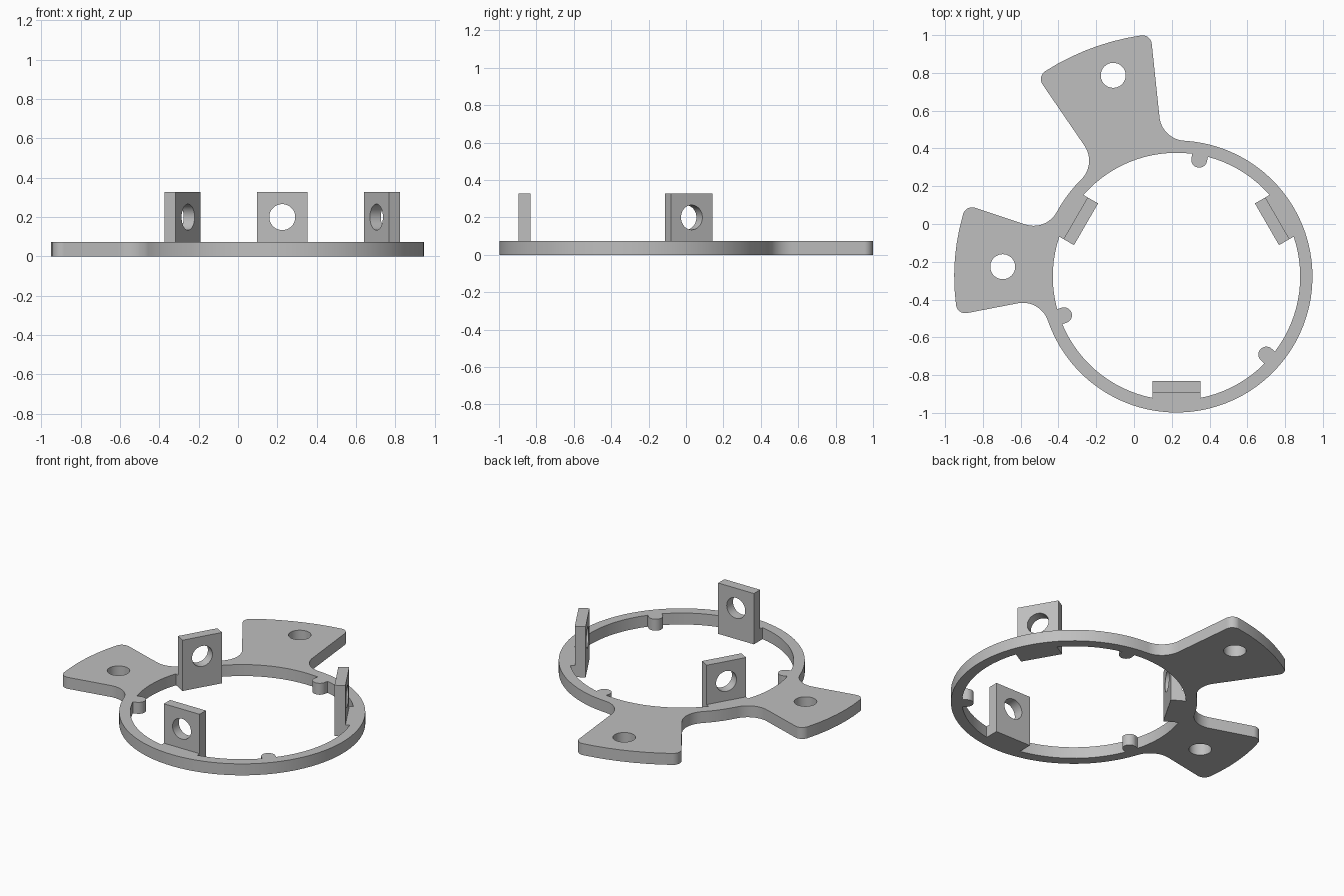
import bpy, bmesh
from math import pi, tau, cos, sin, sqrt, radians, atan2, ceil
from mathutils import Vector, Matrix

cube = bpy.data.objects.get("Cube")
if cube:
    bpy.data.objects.remove(cube)

CENTER = Vector((0.225, -0.278))
R_OUT, R_IN = 0.72, 0.655
PLATE_H, TAB_TOP = 0.074, 0.328
TAB_HALF, TAB_NEAR, TAB_FAR = 0.1275, 0.553, 0.617
HOLE_R = 0.066
ROOT_R, TIP_R = 0.14, 0.05

grey = bpy.data.materials.new("grey plastic")
grey.use_nodes = True
grey.diffuse_color = (0.52, 0.52, 0.52, 1)
grey.node_tree.nodes["Principled BSDF"].inputs["Base Color"].default_value = grey.diffuse_color


def arc(center, r, a0, a1):
    n = max(2, ceil(abs(a1 - a0) / radians(4)))
    return [center + r * Vector((cos(a), sin(a)))
            for a in (a0 + (a1 - a0) * i / n for i in range(n + 1))]


def angle(v):
    return atan2(v.y, v.x)


def circle(center, r):
    return arc(Vector(center), r, 0, tau)[:-1]


def extrude_outline(name, loops, height):
    """Filled flat outline with holes, raised from z = 0."""
    curve = bpy.data.curves.new(name, 'CURVE')
    curve.dimensions = '2D'
    curve.fill_mode = 'BOTH'
    curve.extrude = height / 2
    for loop in loops:
        spline = curve.splines.new('POLY')
        spline.points.add(len(loop) - 1)
        for point, co in zip(spline.points, loop):
            point.co = (co.x, co.y, 0, 1)
        spline.use_cyclic_u = True
    obj = bpy.data.objects.new(name, curve)
    bpy.context.collection.objects.link(obj)
    bpy.ops.object.select_all(action='DESELECT')
    obj.select_set(True)
    bpy.context.view_layer.objects.active = obj
    bpy.ops.object.convert(target='MESH')
    obj = bpy.context.object
    bm = bmesh.new()
    bm.from_mesh(obj.data)
    bmesh.ops.remove_doubles(bm, verts=bm.verts, dist=1e-5)
    bmesh.ops.recalc_face_normals(bm, faces=bm.faces)
    bmesh.ops.translate(bm, verts=bm.verts, vec=(0, 0, height / 2))
    bm.to_mesh(obj.data)
    bm.free()
    obj.data.materials.clear()
    obj.data.materials.append(grey)
    bpy.ops.object.shade_smooth_by_angle(angle=radians(30))
    return obj


def fillet(p, d, normal, r, big_r):
    """Arc of radius r touching a line; its centre is big_r from the origin."""
    q = p + normal * r
    b = q.dot(d)
    c = q + d * (-b + sqrt(b * b - q.dot(q) + big_r * big_r))
    on_line = angle(-normal)
    on_circle = angle(c) if big_r > R_OUT + r + 0.01 else angle(-c)
    turn = (on_circle - on_line + pi) % tau - pi
    return arc(c, r, on_line, on_line + turn)


def arm_edge(inner, outer, side, tip):
    """Edge from the ring to the arm tip; side points into the arm."""
    p, q = Vector(inner) - CENTER, Vector(outer) - CENTER
    d = (q - p).normalized()
    n = Vector((-d.y, d.x)) * side
    root = fillet(p, d, -n, ROOT_R, R_OUT + ROOT_R)
    return root[::-1] + fillet(p, d, n, TIP_R, tip - TIP_R)


def arm(right, left, tip):
    a = arm_edge(*right, 1, tip)
    b = arm_edge(*left, -1, tip)
    return a + arc(Vector((0, 0)), tip, angle(a[-1]), angle(b[-1]) % tau)[1:-1] + b[::-1]


# Outer outline: ring with two flared arms
arms = [
    arm(((0.135, 0.566), (0.093, 0.963)), ((-0.257, 0.407), (-0.489, 0.746)), 1.29),
    arm(((-0.616, 0.011), (-0.854, 0.09)), ((-0.632, -0.423), (-0.881, -0.471)), 1.177),
]
outline = []
for i, part in enumerate(arms):
    start = angle(part[-1]) % tau
    end = angle(arms[1 - i][0]) % tau
    if end < start:
        end += tau
    outline += part + arc(Vector((0, 0)), R_OUT, start, end)[1:-1]

# Inner outline: three pads under the tabs and three round bumps
def spun(points, degrees):
    turn = Matrix.Rotation(radians(degrees), 2)
    return [turn @ p for p in points]


edge = sqrt(R_IN ** 2 - TAB_HALF ** 2)
pad = [Vector(p) for p in ((edge, -TAB_HALF), (TAB_NEAR, -TAB_HALF),
                           (TAB_NEAR, TAB_HALF), (edge, TAB_HALF))]
BUMP_R = 0.042
bump_edge = sqrt(R_IN ** 2 - BUMP_R ** 2)
bump = ([Vector((bump_edge, -BUMP_R))]
        + arc(Vector((0.63, 0)), BUMP_R, -pi / 2, -3 * pi / 2)
        + [Vector((bump_edge, BUMP_R))])
pieces = []
for k in range(3):
    pieces += [spun(pad, 30 + 120 * k), spun(bump, 79 + 120 * k)]
inner = []
for piece, following in zip(pieces, pieces[1:] + pieces[:1]):
    start = angle(piece[-1])
    sweep = (angle(following[0]) - start) % tau
    inner += piece + arc(Vector((0, 0)), R_IN, start, start + sweep)[1:-1]

# Base plate
arm_holes = [circle(Vector(p) - CENTER, HOLE_R) for p in ((-0.11, 0.787), (-0.695, -0.226))]
plate = extrude_outline("base_ring_with_arms", [outline, inner] + arm_holes, PLATE_H)
plate.location = (*CENTER, 0)

# Upright tabs with a round hole, standing on the pads
tab_outline = [Vector(p) for p in ((-TAB_HALF, PLATE_H), (TAB_HALF, PLATE_H),
                                   (TAB_HALF, TAB_TOP), (-TAB_HALF, TAB_TOP))]
for name, degrees in (("left_tab", 30), ("right_tab", 150), ("front_tab", 270)):
    tab = extrude_outline(name, [tab_outline, circle((0, 0.2), HOLE_R)], TAB_FAR - TAB_NEAR)
    stand = Matrix(((0, 0, 1, TAB_NEAR), (1, 0, 0, 0), (0, 1, 0, 0), (0, 0, 0, 1)))
    tab.matrix_world = (Matrix.Translation((*CENTER, 0))
                        @ Matrix.Rotation(radians(degrees), 4, 'Z') @ stand)
